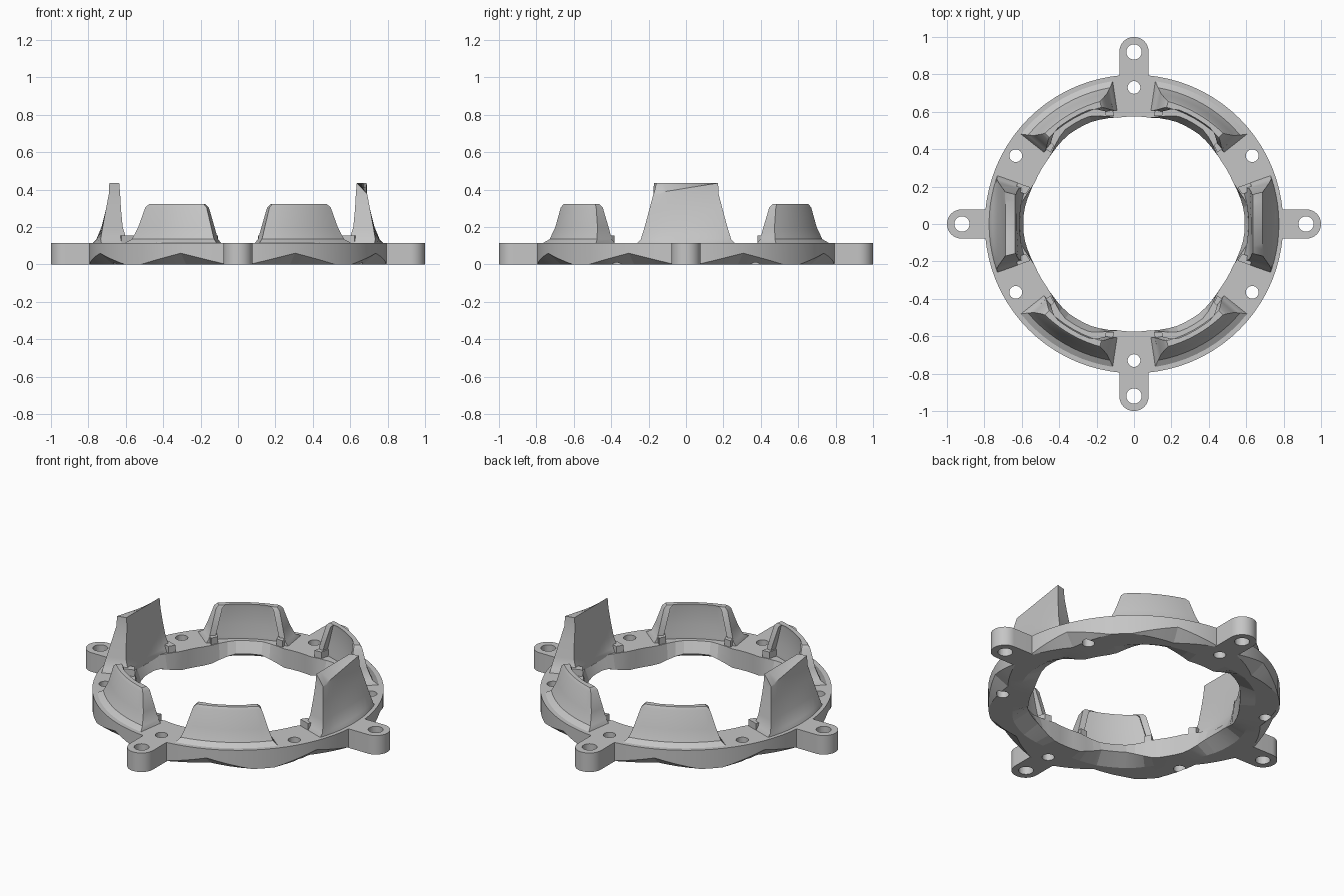
import bpy, bmesh
from math import radians, cos, sin, pi
from mathutils import Matrix, Vector

cube = bpy.data.objects.get("Cube")
if cube:
    bpy.data.objects.remove(cube, do_unlink=True)

grey = bpy.data.materials.new("plain_grey")
grey.use_nodes = True
grey.diffuse_color = (0.56, 0.56, 0.56, 1)
grey.node_tree.nodes["Principled BSDF"].inputs["Base Color"].default_value = (0.56, 0.56, 0.56, 1)

TOP = 0.115


def polar(r, deg, z):
    return Vector((r * cos(radians(deg)), r * sin(radians(deg)), z))


def finish(bm, name, angle=None):
    bmesh.ops.recalc_face_normals(bm, faces=bm.faces)
    mesh = bpy.data.meshes.new(name)
    bm.to_mesh(mesh)
    bm.free()
    ob = bpy.data.objects.new(name, mesh)
    bpy.context.collection.objects.link(ob)
    mesh.materials.append(grey)
    if angle:
        bpy.ops.object.select_all(action='DESELECT')
        bpy.context.view_layer.objects.active = ob
        ob.select_set(True)
        bpy.ops.object.shade_smooth_by_angle(angle=radians(angle))
    return ob


def loft(bm, loops, capped=True):
    """Skin closed loops of points; cap both ends or join last to first."""
    rows = [[bm.verts.new(p) for p in loop] for loop in loops]
    n = len(rows[0])
    pairs = list(zip(rows, rows[1:])) + ([] if capped else [(rows[-1], rows[0])])
    for a, b in pairs:
        for i in range(n):
            j = (i + 1) % n
            bm.faces.new((a[i], a[j], b[j], b[i]))
    if capped:
        caps = [bm.faces.new(rows[0]), bm.faces.new(rows[-1])]
        bmesh.ops.triangulate(bm, faces=caps)


def drill(ob, spots, radius):
    """Cut vertical round holes at (distance, angle) spots."""
    bm = bmesh.new()
    for r, deg in spots:
        bmesh.ops.create_cone(bm, cap_ends=True, segments=32, radius1=radius, radius2=radius,
                              depth=1, matrix=Matrix.Translation(polar(r, deg, 0)))
    cutter = finish(bm, "hole_cutter")
    cutter.hide_render = True
    mod = ob.modifiers.new("holes", 'BOOLEAN')
    mod.operation, mod.solver, mod.object = 'DIFFERENCE', 'EXACT', cutter
    bpy.context.view_layer.objects.active = ob
    bpy.ops.object.modifier_apply(modifier=mod.name)
    bpy.data.objects.remove(cutter, do_unlink=True)


# Base ring: outer wall undercut midway between eight feet,
# inner edge raised and sloping below each upright
bm = bmesh.new()
sections = []
for i in range(80):
    deg = i * 4.5
    off = abs((deg + 30) % 60 - 30)
    t = min(1, max(0, (21 - off) / 14))
    lift = max(0, 1 - abs(deg % 45 - 22.5) / 18)
    section = [(0.575 + 0.05 * t, TOP), (0.798, TOP), (0.798, 0.06 * lift),
               (0.794 - 0.07 * lift, 0), (0.66 + 0.02 * t, 0), (0.577 + 0.015 * t, 0.05 * t)]
    sections.append([polar(r, deg, z) for r, z in section])
loft(bm, sections, capped=False)
ring = finish(bm, "base_ring", 10)
drill(ring, [(0.73, a) for a in range(30, 360, 60)], 0.034)

# Four round-ended mounting tabs
bm = bmesh.new()
for deg in range(0, 360, 90):
    outline = [(0.775, 0.078), (0.775, -0.078)]
    for i in range(25):
        a = -pi / 2 + pi * i / 24
        outline.append((0.922 + 0.078 * cos(a), 0.078 * sin(a)))
    turn = Matrix.Rotation(radians(deg), 3, 'Z')
    loft(bm, [[turn @ Vector((x, y, z)) for x, y in outline] for z in (0, TOP)])
tabs = finish(bm, "mounting_tabs", 30)
drill(tabs, [(0.92, a) for a in range(0, 360, 90)], 0.041)


def arc(r, a0, a1, n, z, flat):
    """Arc of points; flat pulls it toward a straight chord."""
    pts = []
    for i in range(n + 1):
        a = a0 + (a1 - a0) * i / n
        pts.append(polar(r * (1 + flat * (1 / cos(radians(a)) - 1)), a, z))
    return pts


def upright(name, centre, levels, rim_drop=0):
    """Levels: z, half angle, outer radius, pocket radius, wing radius, flatness."""
    bm = bmesh.new()
    loops = []
    for z, half, outer, pocket, wing, flat in levels:
        inner = half - 3.2
        loop = arc(outer, -half, half, 10, z, flat)
        if rim_drop and z == levels[-1][0]:
            for i, p in enumerate(loop):
                p.z -= rim_drop * (1 - i / 10)
        loop += arc(wing, half, inner, 1, z, flat)
        loop += arc(pocket, inner, -inner, 8, z, flat)
        loop += arc(wing, -inner, -half, 1, z, flat)
        loops.append(loop)
    loft(bm, loops)
    bm.transform(Matrix.Rotation(radians(centre), 4, 'Z'))
    finish(bm, name, 35)


# Four low uprights, each hollow on the inside between two wings
low = [(0.085, 22, 0.775, 0.65, 0.615, 0),
       (TOP, 21.5, 0.772, 0.65, 0.615, 0),
       (0.135, 20, 0.74, 0.652, 0.617, 0),
       (0.20, 18.4, 0.713, 0.655, 0.624, 0),
       (0.305, 15.9, 0.69, 0.658, 0.64, 0),
       (0.322, 14.4, 0.68, 0.655, 0.648, 0)]
for i, a in enumerate((60, 120, 240, 300)):
    upright(f"low_upright_{i + 1}", a, low)

# Two tall uprights with flared outer faces and a sloping outer rim
tall = [(0.085, 20, 0.78, 0.62, 0.62, 0),
        (TOP, 19.5, 0.775, 0.612, 0.612, 0),
        (0.135, 18.2, 0.757, 0.615, 0.615, 0.4),
        (0.20, 17, 0.73, 0.622, 0.622, 0.8),
        (0.30, 15.4, 0.705, 0.626, 0.626, 1),
        (0.375, 14.2, 0.691, 0.63, 0.63, 1),
        (0.435, 14, 0.688, 0.635, 0.635, 1)]
for side, a in (("left", 0), ("right", 180)):
    upright(f"tall_upright_{side}", a, tall, rim_drop=0.055)

# Small steps at the inner foot of each upright
bm = bmesh.new()
for centre in range(0, 360, 60):
    for s in (-1, 1):
        a0, a1 = centre + s * 15.5, centre + s * 19.5
        loft(bm, [[polar(r, a, z) for r, a in ((0.6, a0), (0.66, a0), (0.66, a1), (0.587, a1))]
                  for z in (0.08, 0.155)])
finish(bm, "foot_steps")
